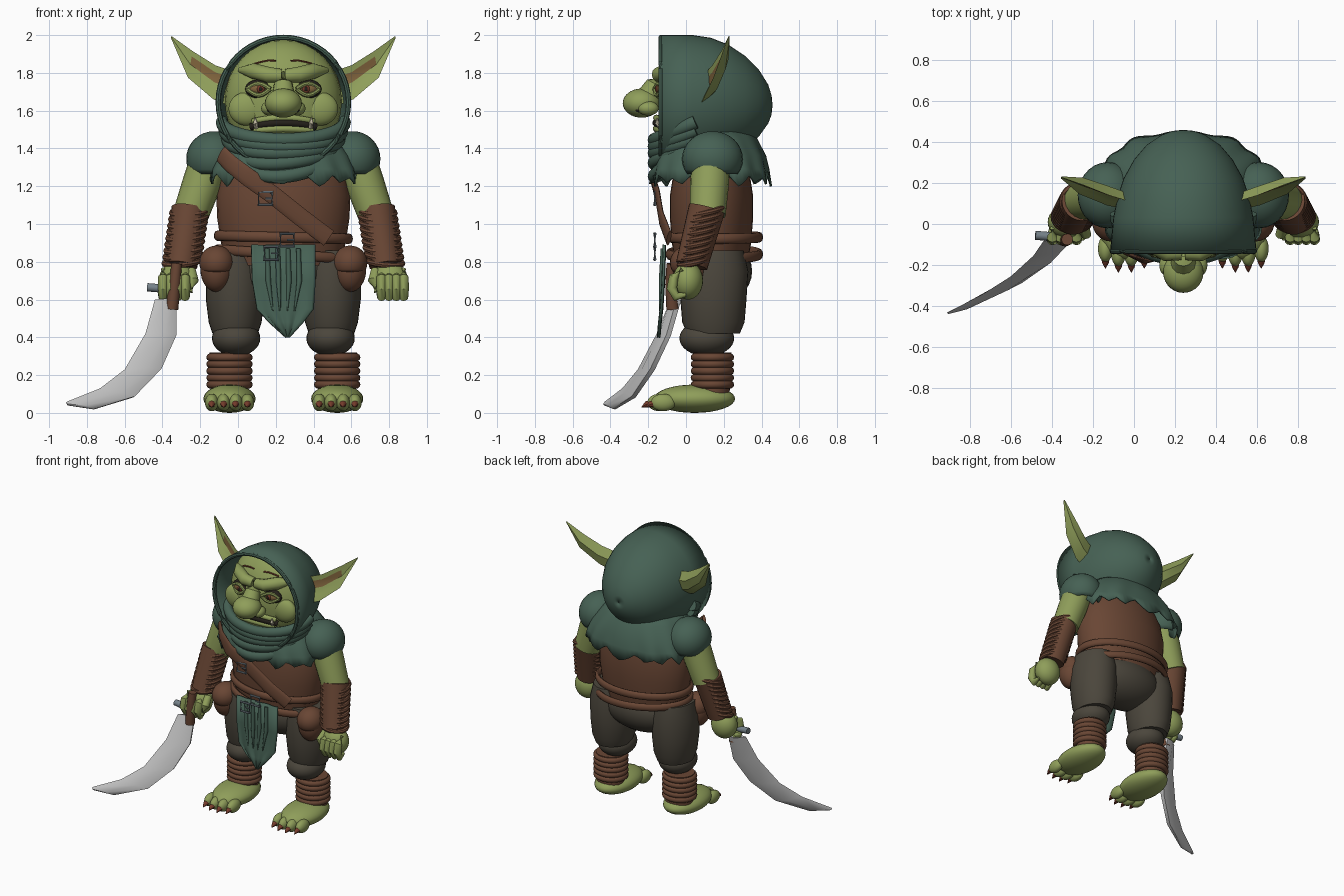
import bpy, bmesh, math
from math import sin, cos, pi
from mathutils import Vector as V

if "Cube" in bpy.data.objects:
    bpy.data.objects.remove(bpy.data.objects["Cube"])
CX = .24          # body centre line
SIDES = (("right", -1), ("left", 1))


def material(name, *rgb):
    m = bpy.data.materials.new(name)
    m.use_nodes = True
    col = [((c / 255 + .055) / 1.055) ** 2.4 for c in rgb] + [1]
    m.diffuse_color = col
    m.node_tree.nodes["Principled BSDF"].inputs["Base Color"].default_value = col
    return m


SKIN = material("green skin", 143, 158, 90)
CLOTH = material("dark green cloth", 70, 97, 84)
LEATHER = material("brown leather", 105, 70, 52)
PANTS = material("grey brown trousers", 75, 70, 60)
STEEL = material("blade steel", 200, 200, 200)
METAL = material("dull metal", 118, 130, 138)
INNER = material("inner ear tan", 126, 98, 60)
RED = material("dull red", 118, 60, 44)
DARK = material("near black", 36, 32, 26)
TUSK = material("tusk ivory", 196, 188, 164)


def finish(name, bm, mats, thick=0, angle=40):
    bmesh.ops.recalc_face_normals(bm, faces=bm.faces)
    me = bpy.data.meshes.new(name)
    bm.to_mesh(me)
    bm.free()
    for m in mats:
        me.materials.append(m)
    ob = bpy.data.objects.new(name, me)
    bpy.context.collection.objects.link(ob)
    bpy.ops.object.select_all(action='DESELECT')
    ob.select_set(True)
    bpy.context.view_layer.objects.active = ob
    bpy.ops.object.shade_smooth_by_angle(angle=math.radians(angle))
    if thick:
        mod = ob.modifiers.new("thickness", 'SOLIDIFY')
        mod.thickness, mod.offset = thick, 0
    return ob


def loft(name, rings, mats, closed=True, loop=False, caps=True, thick=0, angle=40, rule=None):
    """Skin a row of point rings; rule(ring, segment) picks the material slot."""
    bm = bmesh.new()
    rows = [[bm.verts.new(p) for p in r] for r in rings]
    n = len(rows[0])
    for i in range(len(rows) if loop else len(rows) - 1):
        a, b = rows[i], rows[(i + 1) % len(rows)]
        for j in range(n if closed else n - 1):
            k = (j + 1) % n
            f = bm.faces.new((a[j], a[k], b[k], b[j]))
            f.material_index = rule(i, j) if rule else 0
    if caps and closed and not loop:
        bm.faces.new(rows[0])
        bm.faces.new(rows[-1])
    return finish(name, bm, mats if isinstance(mats, tuple) else (mats,), thick, angle)


def oval(x, y, z, rx, ry, n=32, power=2):
    def bend(c):
        return math.copysign(abs(c) ** (2 / power), c)
    return [V((x + rx * bend(cos(2 * pi * i / n)), y + ry * bend(sin(2 * pi * i / n)), z)) for i in range(n)]


def sweep(name, path, radii, mat, flat=1, loop=False, n=12):
    """Tube along a path; radii is one number or one per point, flat stretches it upward."""
    path = [V(p) for p in path]
    radii = radii if isinstance(radii, (list, tuple)) else [radii] * len(path)
    rings = []
    for i, p in enumerate(path):
        a = path[i - 1] if i or loop else p
        b = path[(i + 1) % len(path)] if loop or i < len(path) - 1 else p
        t = (b - a).normalized()
        side = t.cross(V((0, 1, 0) if abs(t.z) > .85 else (0, 0, 1))).normalized()
        up = side.cross(t)
        rings.append([p + radii[i] * (side * cos(2 * pi * k / n) + up * flat * sin(2 * pi * k / n)) for k in range(n)])
    return loft(name, rings, mat, loop=loop)


def ball(name, loc, size, mat, keep_above=None):
    bm = bmesh.new()
    bmesh.ops.create_uvsphere(bm, u_segments=28, v_segments=16, radius=1)
    for v in bm.verts:
        v.co = V([v.co[k] * size[k] + loc[k] for k in range(3)])
    if keep_above:
        bmesh.ops.delete(bm, geom=[v for v in bm.verts if v.co.z < keep_above], context='VERTS')
    return finish(name, bm, (mat,), .012 if keep_above else 0)


def tiers(name, rows, mat, y, x=CX):
    return loft(name, [oval(x, y, z, rx, ry) for z, rx, ry in rows], mat)


def face(dx, z, out=0):
    """Point on the front of the head."""
    d = 1 - (dx / .31) ** 2 - ((z - 1.65) / .33) ** 2
    return V((CX + dx, .07 - .22 * math.sqrt(max(d, 0)) - out, z))


# Torso and hips
tiers("torso", [(.78, .3, .19), (.9, .33, .21), (1.03, .35, .22), (1.15, .355, .22),
                (1.28, .33, .2), (1.42, .25, .16), (1.5, .15, .12)], LEATHER, .135)
ball("hips", (CX, .15, .75), (.31, .2, .18), PANTS)

# Belts, strap and buckles
for name, z, tilt in (("upper_belt", .93, -.008), ("lower_belt", .84, -.025)):
    ring = oval(CX, .15, z, .35, .24, 48)
    for p in ring:
        p.z += tilt * (p.x - CX) / .35
    sweep(name, ring, .018, LEATHER, flat=1.5, loop=True)
sweep("chest_strap", [(CX - .33, -.09, 1.37), (CX - .28, -.14, 1.32), (CX - .19, -.18, 1.25), (CX - .05, -.15, 1.15),
                      (CX + .1, -.13, 1.03), (CX + .24, -.09, .925)], .012, LEATHER, flat=4)
for name, x, z in (("strap_buckle", .145, 1.135), ("upper_buckle", .26, .915), ("lower_buckle", .175, .845)):
    corners = [(x + a * .036, -.165, z + b * .034) for a, b in ((-1, -1), (1, -1), (1, 1), (-1, 1))]
    sweep(name, corners, .009, METAL, loop=True, n=8)
    sweep(name + "_pin", [(x, -.165, z), (x + .036, -.165, z)], .005, METAL, n=6)

# Hanging cloth with draped folds
rows = []
for z, left, right, y in ((.89, .07, .41, -.115), (.7, .075, .41, -.12), (.55, .1, .4, -.13),
                          (.48, .165, .345, -.138), (.4, .255, .27, -.145)):
    rows.append([V((left + (right - left) * i / 24, y + .004 * sin(i * .8), z)) for i in range(25)])
loft("front_cloth", rows, CLOTH, closed=False, thick=.012)
for i in range(4):
    x = .155 + i * .055
    sweep("cloth_fold", [(x, -.122, .87), (x + .005, -.13, .7), (x * .7 + .075, -.138, .54)], [.012, .014, .004], CLOTH)

# Legs, feet and arms
for side, s in SIDES:
    def X(d):
        return CX + s * d
    tiers(side + "_thigh", [(.86, .13, .16), (.75, .155, .185), (.6, .155, .175), (.48, .14, .165), (.42, .12, .14)],
          PANTS, .145, X(.255))
    ball(side + "_knee", (X(.25), .11, .395), (.128, .145, .095), PANTS)
    tiers(side + "_shin", [(.08, .1, .09), (.32, .105, .1)], LEATHER, .14, X(.285))
    for i in range(5):
        sweep(side + "_ankle_wrap", oval(X(.285), .14, .15 + i * .036, .102, .094), .021, LEATHER, loop=True, n=10)
    ball(side + "_foot", (X(.285), .045, .075), (.138, .215, .075), SKIN)
    for i in range(4):
        x, y = X(.19 + i * .063), -.12 - .02 * (i in (1, 2))
        ball(side + "_toe", (x, y, .055), (.036, .065, .046), SKIN)
        sweep(side + "_toe_claw", [(x, y - .04, .05), (x, y - .07, .045), (x, y - .095, .03)], [.022, .016, .002], RED, n=8)
    # Arm with wrapped forearm
    ball(side + "_shoulder_cap", (X(.368), .14, 1.345), (.14, .155, .14), CLOTH, 1.25)
    sweep(side + "_upper_arm", [(X(.38), .135, 1.38), (X(.43), .125, 1.22), (X(.49), .115, 1.05)], [.1, .103, .095], SKIN, n=20)
    top, low = V((X(.495), .11, 1.08)), V((X(.54), .03, .78))
    sweep(side + "_forearm", [top, low], [.097, .085], LEATHER, n=24)
    for i in range(9):
        c = top.lerp(low, (i + .4) / 9)
        ring = oval(c.x, c.y, c.z, .093, .085 - .002 * i, 28)
        for p in ring:
            p.z += (p.y - c.y) * .25 - (p.x - c.x) * s * .1
        sweep(side + "_arm_wrap", ring, .016, LEATHER, loop=True, n=8)
    ball(side + "_palm", (X(.565), .01, .7), (.095, .08, .1), SKIN)
    for i in range(4):
        x = X(.52 + i * .039)
        sweep(side + "_finger", [(x, -.02, .76), (x, -.065, .72), (x, -.075, .66), (x, -.05, .615), (x, 0, .625)],
              [.012, .026, .028, .025, .01], SKIN)
    sweep(side + "_thumb", [(X(.49), 0, .75), (X(.475), -.05, .7), (X(.49), -.07, .64)], [.028, .027, .012], SKIN)
    # Belt pouch and its flap
    ball(side + "_pouch", (X(.353), .02, .76), (.086, .09, .12), LEATHER)
    ball(side + "_pouch_flap", (X(.353), .016, .795), (.086, .095, .085), LEATHER, .74)

# Mantle with ragged hem
rings = [oval(CX, .13, z, rx, ry, 96, p) for z, rx, ry, p in
         ((1.52, .22, .18, 2), (1.45, .3, .24, 2.2), (1.36, .36, .285, 2.5), (1.29, .39, .3, 2.6), (1.255, .4, .312, 2.6))]
for k, ring in enumerate(rings):
    for i, p in enumerate(ring):
        ruffle = 1 + .006 * k * cos(i * pi / 4)
        p.x, p.y = CX + (p.x - CX) * ruffle, .13 + (p.y - .13) * ruffle
        if k == 4:
            p.z -= .045 * abs((i % 6) / 3 - 1) - .012 * sin(i * .7)
loft("mantle", rings, CLOTH, caps=False, thick=.012)

# Scarf folds around the chin
for i in range(5):
    path = []
    for k in range(25):
        t = pi * k / 24
        path.append((CX + (.325 - .014 * i) * cos(t), .05 - .22 * sin(t),
                     1.54 - .042 * i - (.095 + .008 * i * cos(t + i)) * sin(t)))
    sweep("scarf_fold", path, .033, CLOTH, flat=1.1)

# Hood shell and rim
hood = [(-.13, 1.645, .35, .35), (.03, 1.645, .335, .35), (.13, 1.65, .315, .33), (.22, 1.65, .285, .295),
        (.31, 1.645, .235, .24), (.38, 1.64, .175, .175), (.43, 1.635, .1, .1), (.447, 1.63, .05, .05), (.452, 1.63, .004, .004)]
loft("hood", [[V((CX + rx * cos(a * pi / 24), y, z + rz * sin(a * pi / 24))) for a in range(48)]
              for y, z, rx, rz in hood], CLOTH, caps=False, thick=.012, angle=60)
sweep("hood_rim", [(CX + .345 * cos(a * pi / 24), -.132, 1.645 + .343 * sin(a * pi / 24)) for a in range(48)],
      .014, CLOTH, loop=True, n=8)

# Head, nose and mouth
ball("head", (CX, .07, 1.65), (.31, .22, .325), SKIN)
ball("nose", (CX, -.235, 1.64), (.098, .1, .077), SKIN)
sweep("nose_bridge", [face(0, 1.79), face(0, 1.74, .02), face(0, 1.67, .05)], [.035, .05, .065], SKIN)
ball("chin", (CX, -.09, 1.475), (.16, .07, .06), SKIN)


def arc(width, z, drop, out):
    return [face(width * k / 8, z - drop * (k / 8) ** 2, out) for k in range(-8, 9)]


sweep("mouth", arc(.17, 1.535, .02, .022), .02, DARK)
sweep("upper_lip", arc(.16, 1.562, .02, .015), .017, SKIN)
sweep("lower_lip", arc(.15, 1.505, .01, .028), .02, SKIN)
for side, s in SIDES:
    ball(side + "_nostril_wing", (CX + s * .075, -.2, 1.612), (.042, .055, .038), SKIN)
    ball(side + "_nostril", (CX + s * .07, -.25, 1.605), (.016, .02, .014), DARK)
    ball(side + "_cheek", face(s * .19, 1.61, -.03), (.1, .05, .09), SKIN)
    sweep(side + "_tusk", [face(s * .14, 1.51, .03), face(s * .148, 1.535, .045), face(s * .15, 1.565, .04)],
          [.015, .012, .002], TUSK, n=8)
    # Eye with lids and heavy brow
    ball(side + "_eye_socket", face(s * .13, 1.715, -.01), (.072, .03, .05), DARK)
    ball(side + "_eye", face(s * .13, 1.715, 0), (.052, .03, .032), INNER)
    ball(side + "_iris", face(s * .12, 1.715, .022), (.02, .012, .022), RED)
    ball(side + "_pupil", face(s * .12, 1.715, .031), (.009, .006, .012), DARK)
    for lid, h in (("upper_lid", .028), ("lower_lid", -.034)):
        sweep(side + "_" + lid, [face(s * (.07 + .12 * k / 6), 1.715 + h * sin(pi * k / 6), .025) for k in range(7)],
              .012, SKIN, n=8)
    sweep(side + "_brow", [face(s * .01, 1.785, .01), face(s * .08, 1.79, .02), face(s * .16, 1.81, .01),
                           face(s * .23, 1.815, -.01)], [.035, .042, .042, .014], SKIN)
    sweep(side + "_brow_crease", [face(s * d, 1.855 + .012 * sin(d * 24), .002) for d in (.04, .08, .12, .15)],
          .005, RED, n=6)
    # Pointed ear, its hollow facing forward
    rings = []
    for x, hi, x2, lo, y, deep in ((.27, 1.81, .27, 1.62, .1, .03), (.36, 1.84, .37, 1.66, .125, .035),
                                   (.48, 1.915, .505, 1.775, .175, .03), (.592, 1.995, .595, 1.985, .225, .004)):
        a, b = V((CX + s * x, y + deep * .4, hi)), V((CX + s * x2, y - deep, lo))
        back = V((0, deep, 0))
        rings.append([a, a.lerp(b, .2) + back * .3, a.lerp(b, .5) + back * .7, a.lerp(b, .75) + back * .3, b,
                      a.lerp(b, .7) + back * 1.7, a.lerp(b, .3) + back * 1.7])
    loft(side + "_ear", rings, (SKIN, INNER), angle=30, rule=lambda i, j: int(j == 1 and i < 2))

# Curved sword
sweep("sword_grip", [(-.325, -.075, .79), (-.335, -.08, .68), (-.35, -.07, .55)], [.028, .03, .034], LEATHER)
sweep("sword_guard", [(-.48, -.055, .665), (-.36, -.065, .655)], .022, METAL)
normal = V((-.41, 1, -.29)).normalized() * .026


def blade_point(x, z):
    return V((x, -.076 + .41 * x + .29 * z, z))


rings = []
for x, z, x2, z2, w in ((-.44, .6, -.33, .6, 1), (-.49, .42, -.33, .41, 1), (-.6, .23, -.41, .23, 1),
                        (-.73, .13, -.55, .085, .9), (-.905, .06, -.76, .02, .6), (-.91, .055, -.9, .04, .2)):
    a, b = blade_point(x, z), blade_point(x2, z2)
    m = a.lerp(b, .6)
    rings.append([a, m + normal * w, b + normal * w * .5, b - normal * w * .5, m - normal * w])
loft("sword_blade", rings, STEEL, angle=50)
